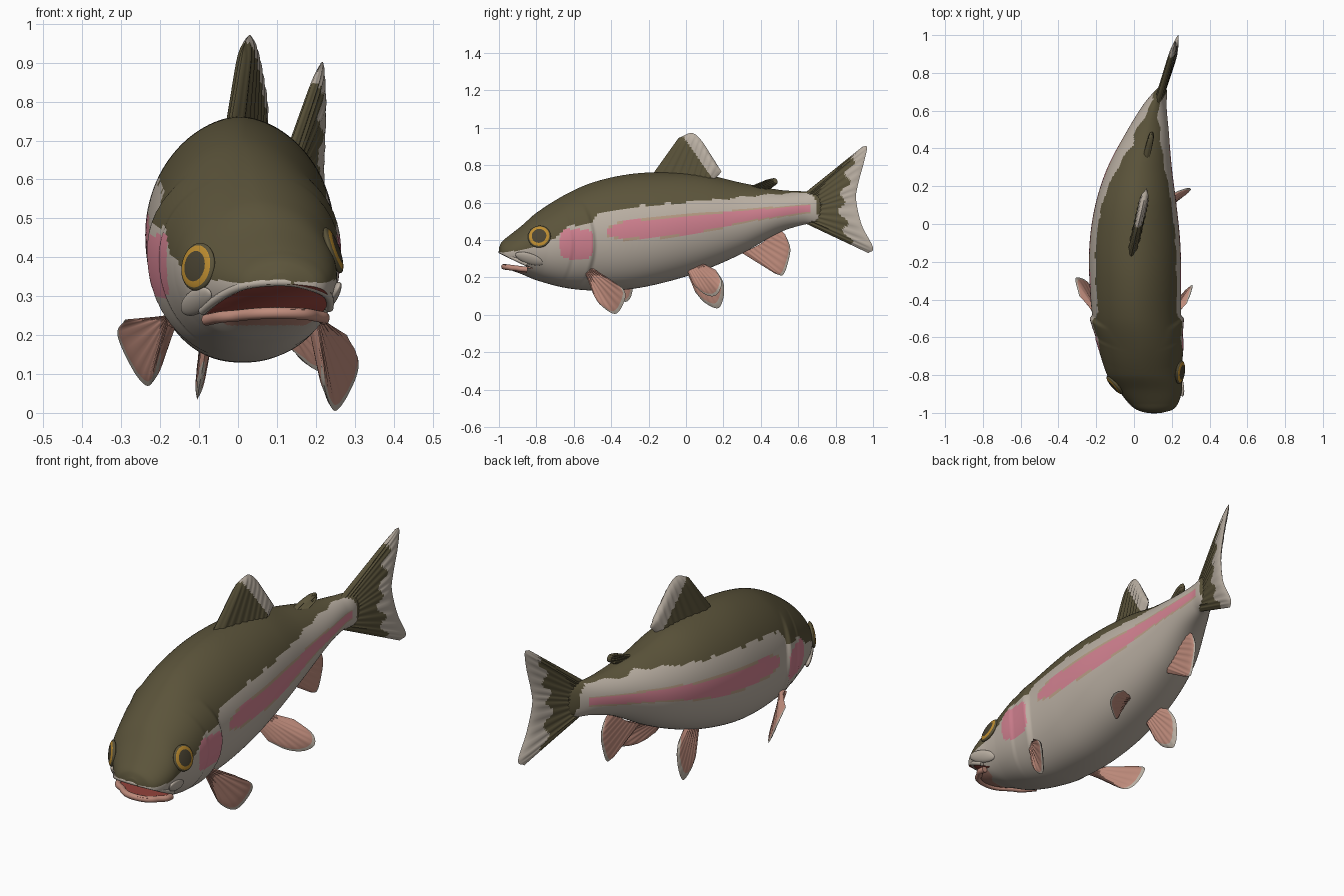
import bpy, bmesh, math
from mathutils import Vector

cube = bpy.data.objects.get("Cube")
if cube:
    bpy.data.objects.remove(cube, do_unlink=True)

# Palette
COLOURS = {
    "olive_back": (.105, .088, .043), "pale_belly": (.49, .43, .365),
    "pink_stripe": (.64, .22, .28), "tan_border": (.47, .33, .23),
    "salmon_fin": (.52, .26, .2), "mouth_red": (.34, .065, .05),
    "eye_gold": (.52, .27, .03), "eye_dark": (.07, .058, .033),
}
MATS = []
for label, rgb in COLOURS.items():
    m = bpy.data.materials.new(label)
    m.use_nodes = True
    m.diffuse_color = (*rgb, 1)
    m.node_tree.nodes["Principled BSDF"].inputs["Base Color"].default_value = (*rgb, 1)
    MATS.append(m)
OLIVE, PALE, PINK, TAN, SALMON, MOUTH, GOLD, DARK = range(len(MATS))


def finish(name, bm, angle=60):
    bmesh.ops.remove_doubles(bm, verts=bm.verts, dist=1e-5)
    bmesh.ops.recalc_face_normals(bm, faces=bm.faces)
    mesh = bpy.data.meshes.new(name)
    bm.to_mesh(mesh)
    bm.free()
    for m in MATS:
        mesh.materials.append(m)
    ob = bpy.data.objects.new(name, mesh)
    bpy.context.collection.objects.link(ob)
    smooth(ob, angle)
    return ob


def smooth(ob, angle):
    bpy.ops.object.select_all(action='DESELECT')
    ob.select_set(True)
    bpy.context.view_layer.objects.active = ob
    bpy.ops.object.shade_smooth_by_angle(angle=math.radians(angle))


def spline(rows, keys, k):
    """Smooth interpolation of rows at key value k."""
    i = max(j for j in range(len(keys) - 1) if j == 0 or keys[j] <= k)
    def slope(j):
        a, b = max(j - 1, 0), min(j + 1, len(keys) - 1)
        return (rows[b] - rows[a]) / (keys[b] - keys[a])
    h = keys[i + 1] - keys[i]
    t = (k - keys[i]) / h
    return (rows[i] * (2*t**3 - 3*t*t + 1) + slope(i) * h * (t**3 - 2*t*t + t)
            + rows[i + 1] * (3*t*t - 2*t**3) + slope(i + 1) * h * (t**3 - t*t))


def along(points, t):
    return spline(points, list(range(len(points))), t * (len(points) - 1))


def line(points, y):
    """Piecewise linear height at y."""
    for (a, za), (b, zb) in zip(points, points[1:]):
        if y <= b:
            return za + (zb - za) * max(0, (y - a) / (b - a))
    return points[-1][1]


# Body: y, centre x, half width, top, bottom
STATIONS = [
    (-1, .11, .035, .36, .3), (-.985, .11, .09, .39, .27), (-.95, .105, .128, .42, .245),
    (-.88, .085, .168, .475, .218), (-.8, .055, .197, .545, .185), (-.65, .035, .222, .64, .145),
    (-.5, .015, .234, .707, .13), (-.3, .007, .243, .752, .137), (-.1, .005, .24, .762, .177),
    (.1, .01, .215, .75, .24), (.3, .03, .17, .705, .328), (.5, .075, .108, .668, .44),
    (.63, .11, .062, .66, .482), (.7, .14, .035, .66, .49), (.74, .155, .008, .63, .52)]
KEYS = [s[0] for s in STATIONS]
SHAPE = [Vector(s[1:]) for s in STATIONS]
RINGS, SEGS = 240, 120


def gill_ridge(y, z):
    """Raised rear edges of the two gill plates."""
    out = 0
    fade = max(0, 1 - ((z - .37) / .24) ** 4)
    for edge, height in ((-.48, .016), (-.595, .007)):
        d = edge - 1.3 * (z - .38) ** 2 - y
        if 0 < d < .14:
            out += height * fade * min(d / .02, (.14 - d) / .12)
    return out


bm = bmesh.new()
rings = []
for i in range(RINGS + 1):
    y = -1 + 1.74 * (i / RINGS) ** 1.5
    cx, hw, top, bot = spline(SHAPE, KEYS, y)
    ring = []
    for j in range(SEGS):
        a = 2 * math.pi * j / SEGS
        c, s = math.cos(a), math.sin(a)
        z = (top + bot) / 2 + (top - bot) / 2 * s
        power = 1.12 if s > 0 else .88
        w = hw * math.copysign(abs(c) ** power, c) + gill_ridge(y, z) * c
        ring.append(bm.verts.new((cx + w, y, z)))
    rings.append(ring)
for r, q in zip(rings, rings[1:]):
    for j in range(SEGS):
        k = (j + 1) % SEGS
        bm.faces.new((r[j], r[k], q[k], q[j]))
bm.faces.new(rings[0])
bm.faces.new(rings[-1])
body = finish("body", bm)

# Mouth opening, cut as a wedge
UPPER_JAW = [(-1.06, .358), (-.82, .248)]
LOWER_JAW = [(-1.06, .276), (-.82, .248)]
bm = bmesh.new()
face = bm.faces.new([bm.verts.new((-.4, y, z)) for y, z in LOWER_JAW[:1] + UPPER_JAW])
side = bmesh.ops.extrude_face_region(bm, geom=[face])
bmesh.ops.translate(bm, verts=[g for g in side["geom"] if isinstance(g, bmesh.types.BMVert)],
                    vec=(1, 0, 0))
for f in bm.faces:
    f.material_index = MOUTH
cutter = finish("mouth_cutter", bm)
cutter.hide_render = True
mod = body.modifiers.new("mouth", 'BOOLEAN')
mod.operation, mod.solver, mod.object = 'DIFFERENCE', 'EXACT', cutter
bpy.context.view_layer.objects.active = body
bpy.ops.object.modifier_apply(modifier="mouth")
bpy.data.objects.remove(cutter, do_unlink=True)

# Body markings by position
BACK_LINE = [(-1, .338), (-.9, .338), (-.72, .4), (-.62, .475), (-.5, .495), (-.46, .55),
             (-.25, .58), (.1, .61), (.4, .64), (.66, .655), (.69, .62), (.72, .4)]
STRIPE_TOP = [(-.42, .46), (-.33, .5), (.65, .585)]
STRIPE_LOW = [(-.42, .425), (-.33, .405), (.02, .43), (.34, .505), (.65, .55)]


def marking(x, y, z):
    raised = .02 if x < 0 and y > -.5 else 0
    if z > line(BACK_LINE, y) + raised + .004 * math.sin(y * 47):
        return OLIVE
    if ((y + .585) / .09) ** 4 + ((z - .378) / .08) ** 4 < 1:
        return PINK
    if -.425 < y < .66:
        inside = min(line(STRIPE_TOP, y) - z, z - line(STRIPE_LOW, y))
        if inside > 0:
            return PINK
        if inside > -.008:
            return TAN
    return SALMON if y < -.85 and z < .27 and z > .225 else PALE


for p in body.data.polygons:
    if p.material_index != MOUTH:
        p.material_index = marking(*p.center)
smooth(body, 60)


def lip(name, jaw, radius, drop, colour):
    """Rounded lip sunk into the rim of the mouth opening."""
    path = []
    for i in range(41):
        a = math.radians(-80 + 160 * i / 40)
        guess = Vector((.08 + .2 * math.sin(a), -.82 - .18 * math.cos(a), 0))
        guess.z = line(jaw, guess.y) + 2 * drop
        place = body.closest_point_on_mesh(guess)[1]
        place.z = line(jaw, place.y) + drop
        path.append(place.lerp(Vector((.08, -.8, place.z)), .04))
    for _ in range(4):
        path = path[:1] + [(a + b * 2 + c) / 4 for a, b, c in zip(path, path[1:], path[2:])] + path[-1:]
    curve = bpy.data.curves.new(name, 'CURVE')
    curve.dimensions, curve.bevel_depth, curve.use_fill_caps = '3D', radius, True
    poly = curve.splines.new('POLY')
    poly.points.add(len(path) - 1)
    for point, place in zip(poly.points, path):
        point.co = (*place, 1)
    curve.materials.append(MATS[colour])
    bpy.context.collection.objects.link(bpy.data.objects.new(name, curve))


lip("upper_lip", UPPER_JAW, .011, .006, PALE)
lip("lower_lip", LOWER_JAW, .015, -.01, SALMON)


def fin(name, base, edge, normal, colour, thick=.013, rays=36, steps=16):
    """Rayed fin from base points to outer edge points, rounded at the rim."""
    base, edge = [Vector(p) for p in base], [Vector(p) for p in edge]
    normal = Vector(normal).normalized()
    bm = bmesh.new()
    for side in (-1, 1):
        grid = []
        for i in range(rays + 1):
            u = i / rays
            a, b = along(base, u), along(edge, u)
            row = []
            for k in range(steps + 1):
                s = k / steps
                rim = min(1, 7 * u, 7 * (1 - u)) ** .5 * (1 - s ** 12)
                t = thick * rim * (1 - .25 * s) * (1 + .15 * math.cos(i * math.pi / 2))
                row.append(bm.verts.new(a.lerp(b, s) + normal * t * side))
            grid.append(row)
        for i in range(rays):
            for k in range(steps):
                f = bm.faces.new((grid[i][k], grid[i + 1][k], grid[i + 1][k + 1], grid[i][k + 1]))
                c = f.calc_center_median()
                f.material_index = colour(c.y, c.z, k / steps)
    return finish(name, bm)


def upright(points, x0, slope):
    return [(x0 + slope * y, y, z) for y, z in points]


# Fins along the middle of the body
fin("tail_fin", upright([(.64, .655), (.67, .57), (.64, .488)], -.06, .29),
    [(.213, .945, .9), (.22, .968, .895), (.225, .95, .81), (.222, .918, .69), (.22, .91, .61),
     (.23, .94, .48), (.235, 1, .36), (.218, .975, .33)],
    (1, -.29, 0), lambda y, z, s: PALE if y > .825 + .25 * abs(z - .58) - .02 * math.sin(z * 60) else OLIVE,
    thick=.018, rays=56, steps=28)
fin("dorsal_fin", upright([(-.19, .735), (.02, .74), (.15, .72)], .024, .23),
    upright([(-.04, .945), (.03, .972), (.08, .935), (.13, .86), (.19, .765)], .024, .23),
    (1, -.23, 0), lambda y, z, s: PALE if y > -.02 + .7 * (.96 - z) else OLIVE, thick=.024, steps=24)
fin("adipose_fin", upright([(.34, .685), (.43, .665)], -.02, .24),
    upright([(.43, .722), (.475, .73), (.49, .705), (.46, .68)], -.02, .24),
    (1, -.24, 0), lambda y, z, s: OLIVE, thick=.016)


def pink_web(y, z, s):
    return PALE if s > .93 else SALMON


fin("anal_fin", upright([(.3, .33), (.4, .38), (.5, .46)], 0, .15),
    upright([(.48, .218), (.52, .215), (.548, .29), (.557, .36), (.53, .43)], 0, .15),
    (1, -.15, 0), pink_web)

# Paired fins
fin("left_pectoral_fin", [(.19, -.54, .23), (.2, -.5, .25)],
    [(.215, -.5, .12), (.225, -.46, .055), (.25, -.38, .005), (.29, -.335, .06), (.31, -.33, .13), (.28, -.42, .2)],
    (.85, -.5, .1), pink_web)
fin("right_pectoral_fin", [(-.17, -.54, .22), (-.18, -.5, .25)],
    [(-.2, -.44, .15), (-.215, -.37, .09), (-.235, -.32, .07), (-.27, -.29, .11), (-.31, -.29, .2), (-.29, -.38, .24)],
    (-.75, -.6, .3), pink_web)
fin("left_pelvic_fin", [(.09, 0, .25), (.11, .1, .27)],
    [(.14, .04, .16), (.2, .1, .11), (.26, .15, .1), (.3, .18, .13), (.28, .19, .18), (.2, .16, .24)],
    (.5, -.5, .7), pink_web)
fin("right_pelvic_fin", [(-.07, 0, .24), (-.07, .1, .27)],
    [(-.09, .05, .12), (-.1, .1, .065), (-.105, .17, .035), (-.1, .2, .09), (-.09, .2, .17), (-.08, .16, .24)],
    (1, 0, -.15), lambda y, z, s: PALE if s > .86 else SALMON)


def seat(name, near, size, colour, twist=0):
    """Flattened ball lying on the body surface nearest to a point."""
    _, place, normal, _ = body.closest_point_on_mesh(Vector(near))
    bm = bmesh.new()
    bmesh.ops.create_uvsphere(bm, u_segments=32, v_segments=32, radius=1)
    for f in bm.faces:
        f.material_index = colour(f.calc_center_median())
    ob = finish(name, bm)
    turn = normal.to_track_quat('Z', 'Y').to_matrix()
    c, s = math.cos(twist), math.sin(twist)
    for v in ob.data.vertices:
        x, y, z = (a * b for a, b in zip(v.co, size))
        v.co = place + turn @ Vector((x * c - y * s, x * s + y * c, z))


def iris(c):
    r = math.hypot(c.x, c.y)
    return DARK if r < .6 else GOLD if r < .86 else OLIVE


# Eyes and upper jaw plates
for label, eye, jaw, tilt in (("left", (.25, -.785, .42), (.28, -.835, .285), -.35),
                              ("right", (-.11, -.86, .377), (-.13, -.845, .275), .35)):
    seat(label + "_eye", eye, (.062, .062, .016), iris)
    seat(label + "_jaw_plate", jaw, (.08, .03, .014), lambda c: PALE, tilt)
